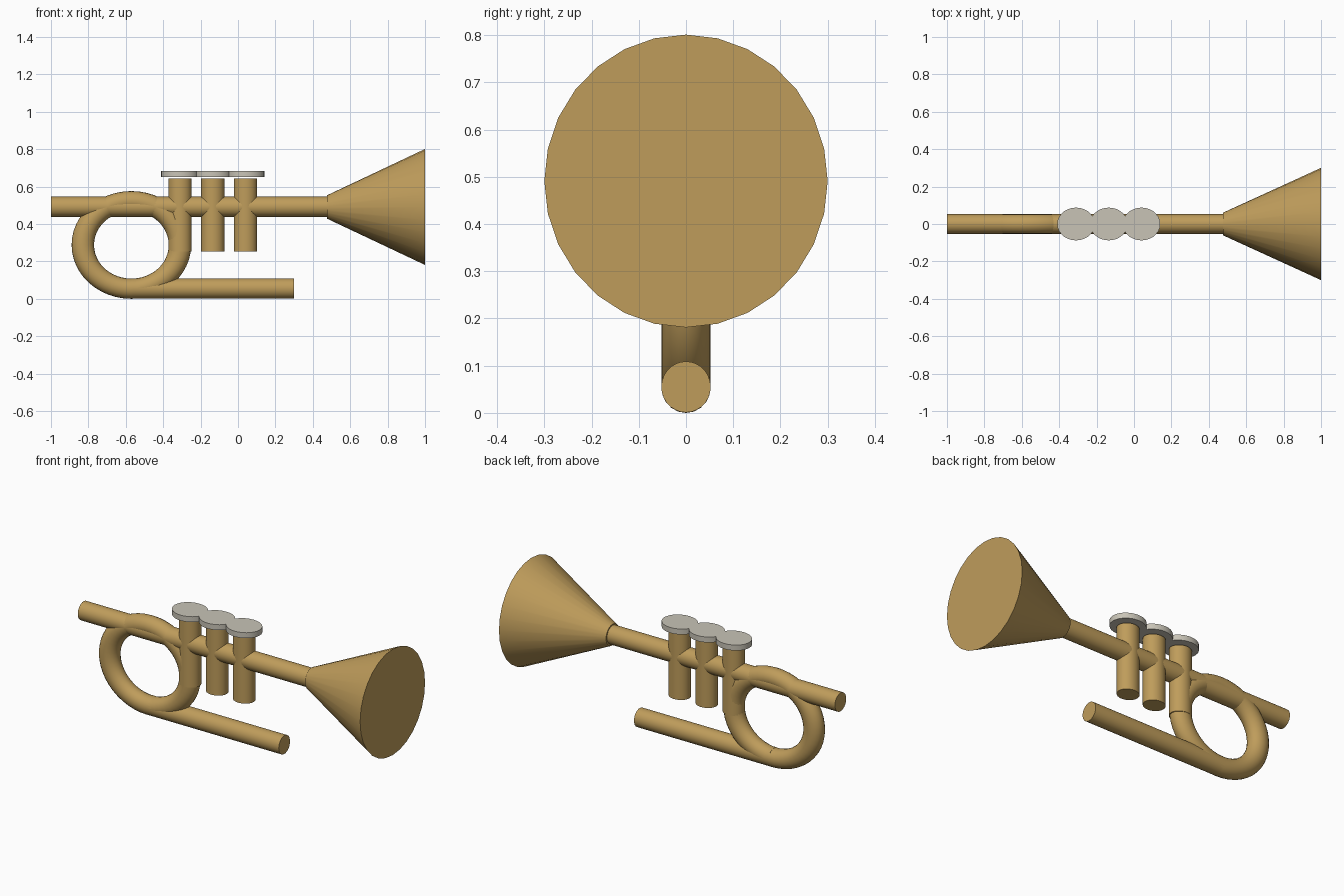
import bpy, math
from mathutils import Matrix

if "Cube" in bpy.data.objects:
    bpy.data.objects.remove(bpy.data.objects["Cube"])

# The instrument is slightly stretched along x and squeezed along y
SX, SY, SZ = 1.11, 0.968, 1.0


def material(name, color):
    m = bpy.data.materials.new(name)
    m.diffuse_color = (*color, 1)
    m.use_nodes = True
    m.node_tree.nodes["Principled BSDF"].inputs["Base Color"].default_value = m.diffuse_color
    return m


brass = material("brass", (0.52, 0.335, 0.105))
silver = material("silver", (0.58, 0.55, 0.47))


def finish(name, mat, transform):
    o = bpy.context.object
    o.name = name
    o.data.transform(transform)
    o.data.materials.append(mat)
    bpy.ops.object.shade_smooth_by_angle(angle=math.radians(35))
    return o


def rod_x(name, x0, x1, z, r0, r1):
    """Tapered tube along x."""
    bpy.ops.mesh.primitive_cone_add(vertices=28, radius1=r0, radius2=r1, depth=x1 - x0)
    finish(name, brass, Matrix.Translation(((x0 + x1) / 2, 0, z))
           @ Matrix.Diagonal((1, SY, SZ, 1)) @ Matrix.Rotation(math.pi / 2, 4, 'Y'))


def rod_z(name, x, z0, z1, r, mat):
    """Upright cylinder."""
    bpy.ops.mesh.primitive_cylinder_add(vertices=28, radius=r, depth=z1 - z0)
    finish(name, mat, Matrix.Translation((x, 0, (z0 + z1) / 2))
           @ Matrix.Diagonal((SX, SY, 1, 1)))


# Main tube, flared bell and lower tube
rod_x("main_tube", -1.0, 0.48, 0.492, 0.054, 0.054)
rod_x("bell", 0.475, 1.0, 0.491, 0.062, 0.31)
rod_x("lower_tube", -0.57, 0.30, 0.055, 0.054, 0.054)

# Looped tube
bpy.ops.mesh.primitive_torus_add(major_radius=0.234, minor_radius=0.054,
                                 major_segments=48, minor_segments=20)
finish("loop_tube", brass, Matrix.Translation((-0.57, 0, 0.288))
       @ Matrix.Diagonal((SX, SY, SZ, 1)) @ Matrix.Rotation(math.pi / 2, 4, 'X'))

# Three valves with finger buttons
for i, x in enumerate((-0.31, -0.135, 0.04), 1):
    rod_z(f"valve_{i}", x, 0.252, 0.643, 0.056, brass)
    rod_z(f"valve_button_{i}", x, 0.651, 0.683, 0.0905, silver)
